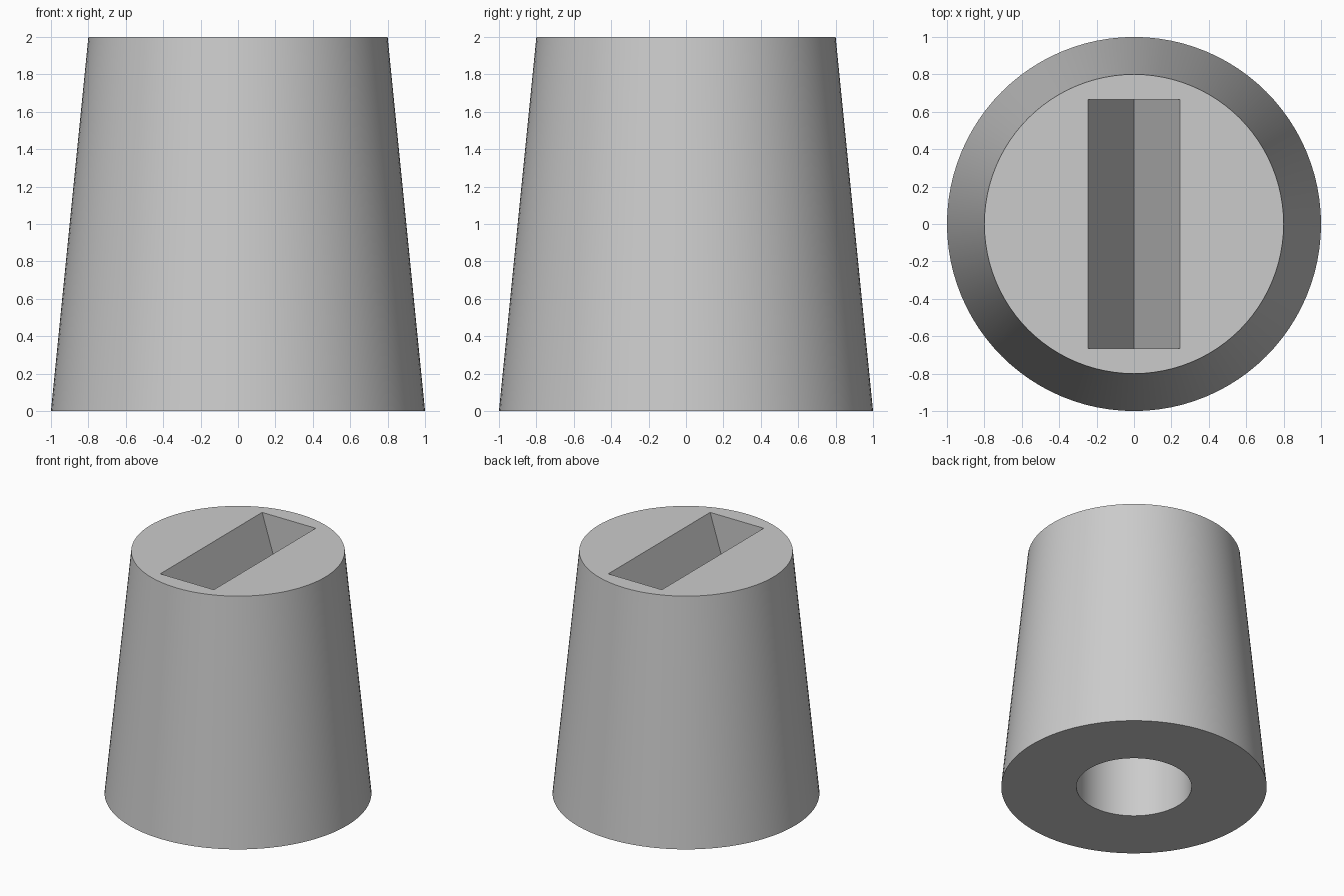
import bpy
import bmesh

if "Cube" in bpy.data.objects:
    bpy.data.objects.remove(bpy.data.objects["Cube"], do_unlink=True)

HEIGHT = 2.0
BASE_RADIUS, TOP_RADIUS = 1.0, 0.8
BORE_RADIUS, BORE_DEPTH = 0.434, 1.0
SLOT_HALF_WIDTH, SLOT_HALF_LENGTH, SLOT_DEPTH = 0.245, 0.665, 0.78
SIDES = 96

grey = bpy.data.materials.new("plain grey")
grey.use_nodes = True
colour = (0.6, 0.6, 0.6, 1.0)
grey.diffuse_color = colour
grey.node_tree.nodes["Principled BSDF"].inputs["Base Color"].default_value = colour


def cone(name, r_bottom, r_top, z_bottom, z_top):
    bpy.ops.mesh.primitive_cone_add(
        vertices=SIDES, radius1=r_bottom, radius2=r_top,
        depth=z_top - z_bottom, location=(0, 0, (z_bottom + z_top) / 2))
    obj = bpy.context.object
    obj.name = name
    obj.data.materials.append(grey)
    return obj


def v_prism(name, rise):
    """V-shaped bar along y, carried above the top face by a factor."""
    bm = bmesh.new()
    tip = HEIGHT - SLOT_DEPTH
    half, top = SLOT_HALF_WIDTH * rise, tip + SLOT_DEPTH * rise
    profile = [(0, tip), (half, top), (-half, top)]
    end = bm.faces.new([bm.verts.new((x, -SLOT_HALF_LENGTH, z)) for x, z in profile])
    swept = bmesh.ops.extrude_face_region(bm, geom=[end])["geom"]
    moved = [v for v in swept if isinstance(v, bmesh.types.BMVert)]
    bmesh.ops.translate(bm, verts=moved, vec=(0, 2 * SLOT_HALF_LENGTH, 0))
    bmesh.ops.recalc_face_normals(bm, faces=bm.faces)
    mesh = bpy.data.meshes.new(name)
    bm.to_mesh(mesh)
    bm.free()
    mesh.materials.append(grey)
    obj = bpy.data.objects.new(name, mesh)
    bpy.context.collection.objects.link(obj)
    return obj


# Tapered body
body = cone("tapered_body", BASE_RADIUS, TOP_RADIUS, 0, HEIGHT)

# Blind bore underneath and V slot in the top
cutters = [cone("bore_cutter", BORE_RADIUS, BORE_RADIUS, -0.2, BORE_DEPTH),
           v_prism("slot_cutter", 1.2)]

bpy.ops.object.select_all(action="DESELECT")
body.select_set(True)
bpy.context.view_layer.objects.active = body
for cutter in cutters:
    cutter.hide_render = True
    cut = body.modifiers.new(cutter.name, "BOOLEAN")
    cut.operation = "DIFFERENCE"
    cut.solver = "EXACT"
    cut.object = cutter
    bpy.ops.object.modifier_apply(modifier=cut.name)
    bpy.data.objects.remove(cutter, do_unlink=True)

# Smooth round walls with crisp rims
bpy.ops.object.shade_smooth_by_angle(angle=0.5)
